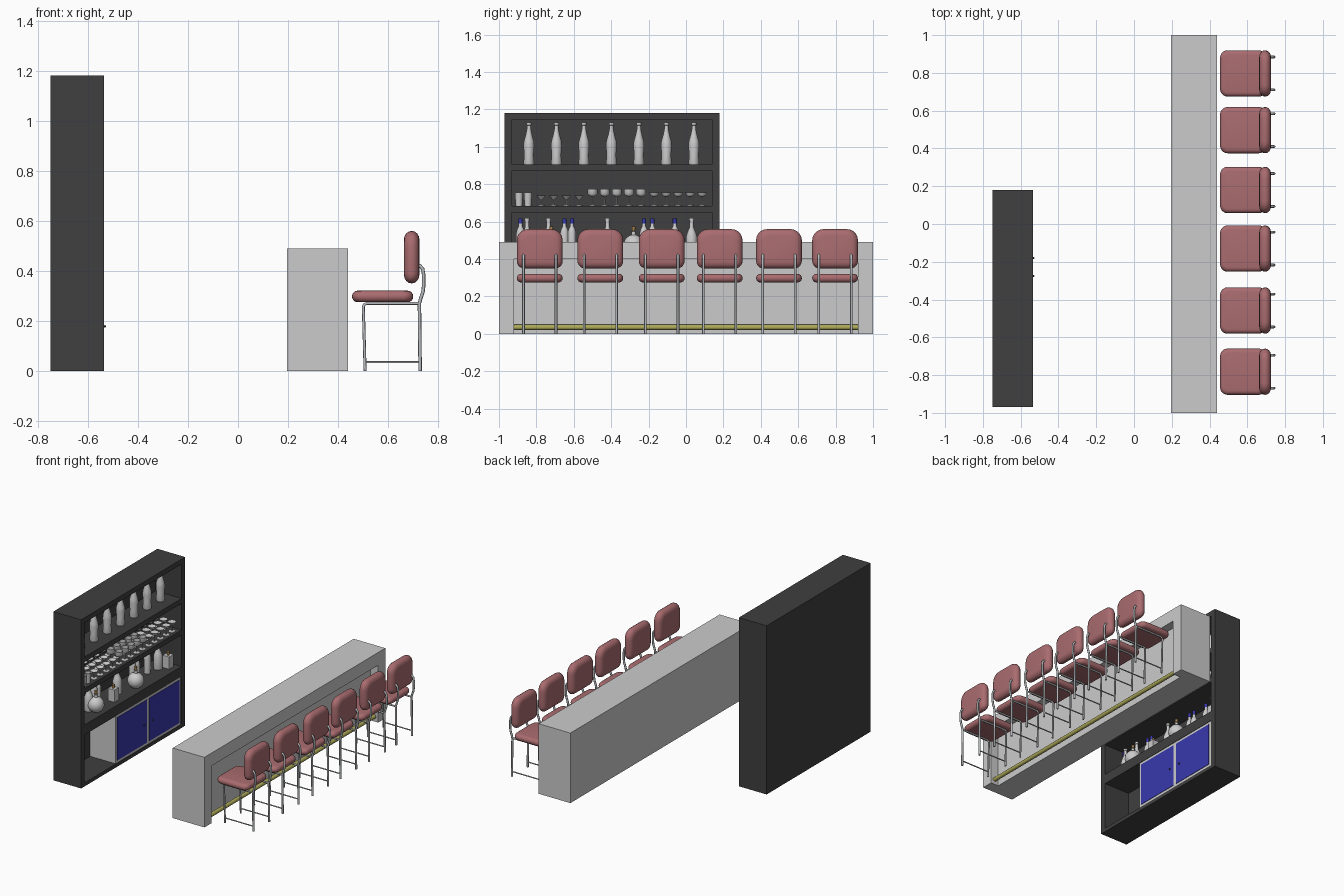
import bpy, bmesh, math

if "Cube" in bpy.data.objects:
    bpy.data.objects.remove(bpy.data.objects["Cube"])

def material(name, rgb):
    m = bpy.data.materials.new(name)
    m.diffuse_color = (*rgb, 1)
    m.use_nodes = True
    m.node_tree.nodes["Principled BSDF"].inputs["Base Color"].default_value = m.diffuse_color
    return m

RED = material("red_vinyl", (.40, .15, .16))
BLACK = material("black_wood", (.05, .05, .05))
NAVY = material("navy", (.04, .04, .42))
BRASS = material("brass", (.42, .40, .10))
STEEL = material("steel", (.48, .50, .52))
CORK = material("cork", (.40, .24, .08))

def add(name, mesh, loc=(0, 0, 0), mat=None):
    o = bpy.data.objects.new(name, mesh)
    bpy.context.collection.objects.link(o)
    o.location = loc
    if mat and not mesh.materials:
        mesh.materials.append(mat)
    return o

def to_mesh(name, bm, smooth=40):
    bmesh.ops.remove_doubles(bm, verts=bm.verts, dist=1e-5)
    bmesh.ops.recalc_face_normals(bm, faces=bm.faces)
    me = bpy.data.meshes.new(name)
    bm.to_mesh(me)
    bm.free()
    if smooth:
        me.shade_smooth()
        me.set_sharp_from_angle(angle=math.radians(smooth))
    return me

def box(name, x, y, z, mat=None):
    bm = bmesh.new()
    bmesh.ops.create_cube(bm, size=1)
    for v in bm.verts:
        v.co = [r[0] + (c + .5) * (r[1] - r[0]) for c, r in zip(v.co, (x, y, z))]
    return add(name, to_mesh(name, bm, 0), mat=mat)

def skin(bm, rings):
    for a, b in zip(rings, rings[1:]):
        for i in range(len(a)):
            j = (i + 1) % len(a)
            bm.faces.new((a[i], a[j], b[j], b[i]))

def lathe(name, profile, n=16):
    bm = bmesh.new()
    skin(bm, [[bm.verts.new((r * math.cos(k * math.tau / n), r * math.sin(k * math.tau / n), z))
               for k in range(n)] for r, z in profile])
    bmesh.ops.dissolve_degenerate(bm, dist=1e-6, edges=bm.edges)
    return to_mesh(name, bm)

def cushion(name, a, b, r_low, r_high, thick, edge):
    # stack of rounded rectangles with a rounded rim; r_high rounds the +u corners
    bm, rings = bmesh.new(), []
    for s in range(9):
        t = -math.pi / 2 + math.pi * s / 8
        inset, h = edge * (1 - math.cos(t)), thick / 2 * math.sin(t)
        ring = []
        for q, (su, sv) in enumerate(((1, 1), (-1, 1), (-1, -1), (1, -1))):
            r = r_high if su > 0 else r_low
            rr = max(r - inset * .6, .008)
            cu, cv = su * (a - inset - rr), sv * (b - inset - rr)
            for k in range(6):
                g = math.pi / 2 * (q + k / 5)
                ring.append(bm.verts.new((cu + rr * math.cos(g), cv + rr * math.sin(g), h)))
        rings.append(ring)
    skin(bm, rings)
    bm.faces.new(rings[0])
    bm.faces.new(rings[-1])
    return to_mesh(name, bm, 50)

def tube(name, pts, r):
    cu = bpy.data.curves.new(name, 'CURVE')
    cu.dimensions = '3D'
    cu.bevel_depth, cu.bevel_resolution, cu.use_fill_caps = r, 2, True
    sp = cu.splines.new('POLY')
    sp.points.add(len(pts) - 1)
    for p, (x, z) in zip(sp.points, pts):
        p.co = (x, 0, z, 1)
    o = bpy.data.objects.new(name, cu)
    bpy.context.collection.objects.link(o)
    me = bpy.data.meshes.new_from_object(o.evaluated_get(bpy.context.evaluated_depsgraph_get()))
    bpy.data.objects.remove(o)
    me.shade_smooth()
    me.set_sharp_from_angle(angle=math.radians(50))
    return me

# bar counter with a knee recess on the guest side
bar = box("bar_counter", (.195, .44), (-1, 1), (0, .49))
cutter = box("recess_cutter", (.38, .6), (-.92, .92), (-.1, .40))
mod = bar.modifiers.new("recess", 'BOOLEAN')
mod.operation, mod.solver, mod.object = 'DIFFERENCE', 'EXACT', cutter
bpy.context.view_layer.objects.active = bar
bpy.ops.object.modifier_apply(modifier="recess")
bpy.data.objects.remove(cutter)

# brass foot rail
rail = add("foot_rail", lathe("foot_rail", [(0, -.92), (.014, -.92), (.014, .92), (0, .92)], 12),
           (.41, 0, .035), BRASS)
rail.rotation_euler.x = math.pi / 2

# bar chairs
seat = cushion("seat", .1225, .1225, .04, .04, .046, .022)
back = cushion("backrest", .105, .1225, .04, .06, .062, .035)
rear = tube("rear_leg", [(.728, 0), (.725, .27), (.730, .29), (.739, .315), (.742, .34), (.742, .385),
                         (.738, .408), (.728, .42), (.70, .425)], .007)
front = tube("front_leg", [(.508, 0), (.501, .255), (.504, .265), (.514, .27), (.726, .27)], .006)
foot = tube("foot_bar", [(.508, .035), (.727, .035)], .004)
for y in (-.782, -.458, -.13, .18, .497, .797):
    add("seat", seat, (.578, y, .298), RED)
    b = add("backrest", back, (.694, y, .455), RED)
    b.rotation_euler.y = -math.pi / 2
    for s in (-.087, .087):
        add("rear_leg", rear, (0, y + s, 0), STEEL)
        add("front_leg", front, (0, y + s, 0), STEEL)
        add("foot_bar", foot, (0, y + s, 0), STEEL)

# back-bar cabinet shell and shelves
X, Y = (-.75, -.535), (-.97, .18)
box("cabinet_back", (-.75, -.735), Y, (0, 1.18), BLACK)
for y in ((-.97, -.93), (.14, .18)):
    box("cabinet_side", (-.735, X[1]), y, (0, 1.18), BLACK)
for name, z in (("floor", (0, .025)), ("bottle_shelf", (.36, .43)), ("glass_shelf", (.65, .685)),
                ("top_shelf", (.87, .905)), ("cabinet_top", (1.145, 1.18))):
    box(name, (-.735, X[1]), (-.93, .14), z, BLACK)

# cupboard with two navy doors and dark knobs
box("cupboard", (-.735, -.538), (-.585, .135), (.025, .36))
knob = lathe("knob", [(0, -.005), (.004, -.004), (.006, 0), (.004, .004), (0, .005)], 10)
for y0, y1, ky in ((-.568, -.24, -.275), (-.215, .118, -.18)):
    box("door", (-.545, -.535), (y0, y1), (.043, .342), NAVY)
    add("knob", knob, (-.533, ky, .178), BLACK)

# tall bottles on the top shelf
tall = lathe("tall_bottle", [(0, 0), (.026, 0), (.029, .008), (.025, .05), (.029, .10), (.027, .125), (.017, .16),
                             (.011, .19), (.010, .21), (.013, .212), (.013, .224), (0, .224)], 20)
for i in range(7):
    add("tall_bottle", tall, (-.63, -.84 + i * .147, .905))

# rows of glasses
foot_p = [(0, 0), (.02, 0), (.02, .003), (.004, .006)]
tumbler = lathe("tumbler", [(0, 0), (.018, 0), (.022, .07), (.020, .07), (.016, .006), (0, .006)])
cocktail = lathe("cocktail_glass", foot_p + [(.003, .03), (.027, .056), (.025, .056), (0, .033)])
wine = lathe("wine_glass", foot_p + [(.003, .048), (.018, .053), (.026, .063), (.026, .09),
                                     (.024, .09), (.024, .064), (0, .053)])
coupe = lathe("coupe_glass", foot_p + [(.003, .048), (.018, .053), (.027, .07), (.025, .07), (0, .052)])
for me, ys in ((tumbler, (-.893, -.845)), (cocktail, (-.775, -.708, -.64, -.572)),
               (wine, [-.50 + .065 * i for i in range(5)]), (coupe, [-.17 + .064 * i for i in range(5)])):
    for y in ys:
        for x in (-.572, -.637, -.702):
            add(me.name, me, (x, y, .685))

# mixed bottles on the counter shelf
spirit = lathe("spirit_bottle", [(0, 0), (.028, 0), (.030, .01), (.030, .09), (.022, .115), (.011, .14),
                                 (.010, .175), (.013, .177), (.013, .19), (0, .19)])
slim = lathe("slim_bottle", [(0, 0), (.022, 0), (.023, .11), (.018, .13), (.010, .145), (.010, .16), (0, .16)])
cap = lathe("bottle_cap", [(0, 0), (.011, 0), (.011, .028), (0, .028)], 12)
globe = lathe("round_decanter", [(0, 0), (.025, 0), (.043, .015), (.054, .042), (.050, .07), (.034, .09),
                                 (.012, .10), (.010, .118), (.014, .121), (0, .121)], 20)
stopper = lathe("cork_stopper", [(0, 0), (.008, 0), (.010, .024), (0, .026)], 12)
S = .43
for y in (-.85, -.735, -.42, .03):
    add("spirit_bottle", spirit, (-.64, y, S))
for y in (-.885, -.65, -.61, -.225, -.18, -.06):
    add("slim_bottle", slim, (-.66, y, S))
    add("bottle_cap", cap, (-.66, y, S + .16), NAVY)
for y in (-.72, -.28):
    add("round_decanter", globe, (-.595, y, S))
    add("cork_stopper", stopper, (-.595, y, S + .119), CORK)
for y in (-.52, .085):
    box("square_decanter", (-.625, -.575), (y - .025, y + .025), (S, S + .085))
    add("square_stopper", stopper, (-.60, y, S + .085), CORK)
